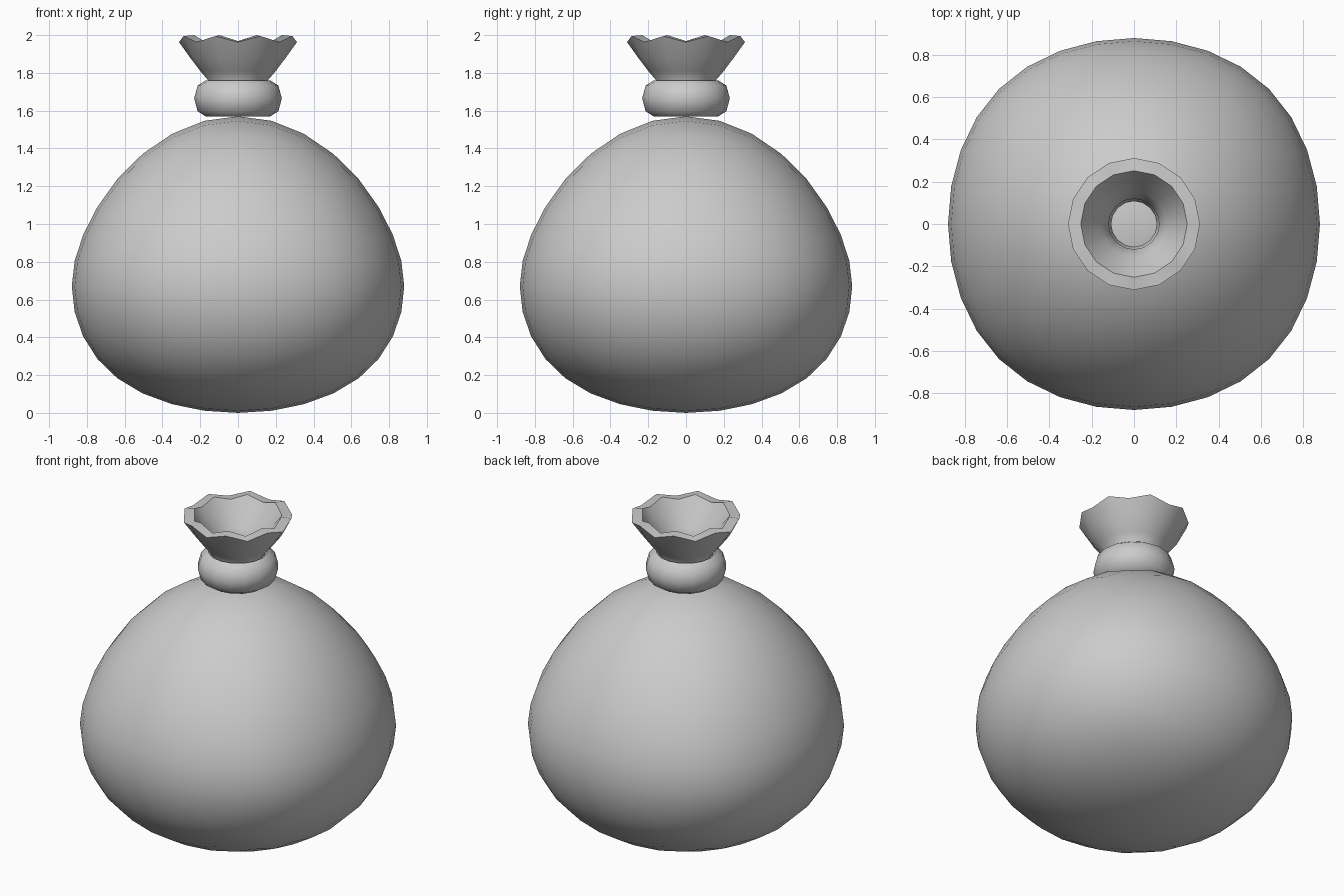
import bpy, bmesh
from math import sin, cos, pi

if "Cube" in bpy.data.objects:
    bpy.data.objects.remove(bpy.data.objects["Cube"])


def smooth(ob, angle):
    bpy.ops.object.select_all(action='DESELECT')
    ob.select_set(True)
    bpy.context.view_layer.objects.active = ob
    bpy.ops.object.shade_smooth_by_angle(angle=angle)


def lathe(name, profile, segs=16, wave=0.0, waved=()):
    """Revolve a closed (radius, z) profile; waved points zigzag in z."""
    bm = bmesh.new()
    rings = []
    for i in range(segs):
        a = 2 * pi * i / segs
        rings.append([bm.verts.new((r * cos(a), r * sin(a),
                                    z - (wave if k in waved and i % 2 == 0 else 0)))
                      for k, (r, z) in enumerate(profile)])
    n = len(profile)
    for i in range(segs):
        p, q = rings[i], rings[(i + 1) % segs]
        for k in range(n):
            m = (k + 1) % n
            bm.faces.new((p[k], q[k], q[m], p[m]))
    bmesh.ops.recalc_face_normals(bm, faces=bm.faces)
    me = bpy.data.meshes.new(name)
    bm.to_mesh(me)
    bm.free()
    ob = bpy.data.objects.new(name, me)
    bpy.context.collection.objects.link(ob)
    smooth(ob, 0.8)
    return ob


# Sack body: rounded cube, stretched towards the neck
bpy.ops.mesh.primitive_cube_add(size=2)
body = bpy.context.object
body.name = "sack_body"
sub = body.modifiers.new("round", 'SUBSURF')
sub.levels = 3
bpy.ops.object.modifier_apply(modifier=sub.name)
top = max(v.co.z for v in body.data.vertices)
for v in body.data.vertices:
    x, y, n = v.co / top
    h = 0.65 + 0.25 * n ** 2 if n > 0 else 0.67
    v.co = (0.88 * x, 0.88 * y, 0.67 + n * h)
smooth(body, 1.0)

# Tie ring: flattened torus around the neck
lathe("tie_ring", [(0.17 + 0.062 * cos(k * pi / 4), 1.665 + 0.096 * sin(k * pi / 4))
                   for k in range(8)])

# Flared collar with a zigzag rim
lathe("collar", [(0.155, 1.66), (0.157, 1.76), (0.20, 1.81), (0.255, 1.883), (0.312, 1.995),
                 (0.252, 2.0), (0.205, 1.91), (0.155, 1.835), (0.12, 1.77), (0.12, 1.66)],
      wave=0.032, waved=(4, 5))
